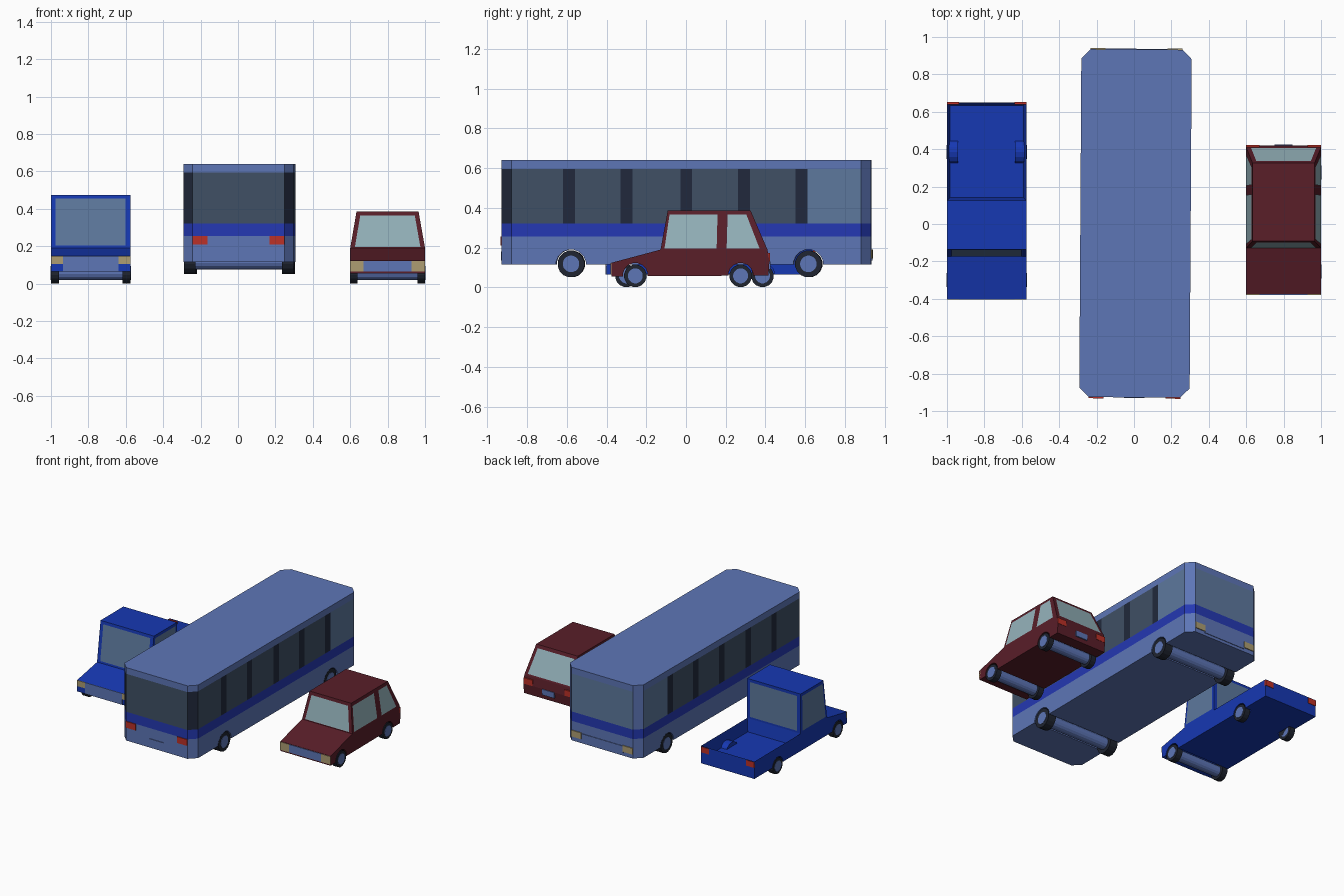
import bpy, bmesh
from math import sin, cos, pi, radians
from mathutils import Matrix, Vector

if "Cube" in bpy.data.objects:
    bpy.data.objects.remove(bpy.data.objects["Cube"])


def mat(name, r, g, b):
    m = bpy.data.materials.new(name)
    m.diffuse_color = (r, g, b, 1)
    m.use_nodes = True
    m.node_tree.nodes["Principled BSDF"].inputs["Base Color"].default_value = m.diffuse_color
    return m


BUS = mat("bus_paint", .11, .18, .47)
STRIPE = mat("stripe_blue", .018, .04, .45)
DARK = mat("pillar_dark", .015, .022, .045)
TINT = mat("tinted_glass", .05, .08, .13)
GLASS = mat("clear_glass", .11, .19, .34)
PALE = mat("pale_glass", .3, .45, .5)
BLUE = mat("truck_blue", .008, .04, .45)
RED = mat("car_red", .1, .013, .022)
TYRE = mat("tyre", .014, .018, .03)
LAMP = mat("headlamp", .42, .34, .17)
TAIL = mat("tail_lamp", .5, .03, .02)


def finish(name, bm, *mats):
    bmesh.ops.recalc_face_normals(bm, faces=bm.faces)
    me = bpy.data.meshes.new(name)
    bm.to_mesh(me)
    bm.free()
    for m in mats:
        me.materials.append(m)
    o = bpy.data.objects.new(name, me)
    bpy.context.collection.objects.link(o)
    return o


def loft(name, a, b, *mats, pick=None):
    """Closed solid between two matching loops; pick chooses a material per face."""
    bm = bmesh.new()
    va = [bm.verts.new(p) for p in a]
    vb = [bm.verts.new(p) for p in b]
    n = len(a)
    bm.faces.new(va)
    bm.faces.new(vb)
    for i in range(n):
        j = (i + 1) % n
        f = bm.faces.new((va[i], va[j], vb[j], vb[i]))
        if pick:
            f.material_index = pick(f.calc_center_median())
    return finish(name, bm, *mats)


def side_prism(name, prof, x0, x1, m):
    return loft(name, [(x0, y, z) for y, z in prof], [(x1, y, z) for y, z in prof], m)


def box(name, x0, x1, y0, y1, z0, z1, m):
    return side_prism(name, [(y0, z0), (y1, z0), (y1, z1), (y0, z1)], x0, x1, m)


def tube(name, x0, x1, y, z, r, m, n=16):
    prof = [(y + r * cos(2 * pi * (i + .5) / n), z + r * sin(2 * pi * (i + .5) / n)) for i in range(n)]
    return side_prism(name, prof, x0, x1, m)


def cut(target, cutter):
    cutter.hide_render = True
    cutter.hide_viewport = True
    cutter.display_type = 'WIRE'
    mod = target.modifiers.new("arch", 'BOOLEAN')
    mod.operation = 'DIFFERENCE'
    mod.solver = 'EXACT'
    mod.object = cutter


def wheels(name, x0, x1, y, z, r, w, hub, through=True):
    """Pair of tyres with hubs, optionally joined by a thick axle."""
    out = [tube(name + "_tyre", x0, x0 + w, y, z, r, TYRE),
           tube(name + "_tyre", x1 - w, x1, y, z, r, TYRE)]
    if through:
        out.append(tube(name + "_axle", x0 - .002, x1 + .002, y, z, hub, BUS))
    else:
        out += [tube(name + "_hub", x0 - .002, x0 + w, y, z, hub, BUS),
                tube(name + "_hub", x1 - w, x1 + .002, y, z, hub, BUS)]
    return out


def pane(name, quad, bottom, top, v0, v1, m):
    """Glass pane on a wall; quad is bottom a, b then top b, a, seen from outside."""
    a, b, c, d = map(Vector, quad)
    nrm = (b - a).cross(d - a).normalized() * .002

    def at(u, v):
        return a.lerp(b, u).lerp(d.lerp(c, u), v) + nrm
    bm = bmesh.new()
    pts = [at(bottom[0], v0), at(bottom[1], v0), at(top[1], v1), at(top[0], v1)]
    bm.faces.new([bm.verts.new(p) for p in pts])
    me = bpy.data.meshes.new(name)
    bm.to_mesh(me)
    bm.free()
    me.materials.append(m)
    bpy.context.collection.objects.link(bpy.data.objects.new(name, me))


def cabin(name, x0, x1, y0, y1, z0, X0, X1, Y0, Y1, z1, m):
    """Tapered cabin; returns its four walls for the glass."""
    b = [(x0, y0, z0), (x1, y0, z0), (x1, y1, z0), (x0, y1, z0)]
    t = [(X0, Y0, z1), (X1, Y0, z1), (X1, Y1, z1), (X0, Y1, z1)]
    loft(name, b, t, m)
    return [(b[i], b[(i + 1) % 4], t[(i + 1) % 4], t[i]) for i in range(4)]


# --- Bus (faces +y), built straight and then turned slightly ---
W, L, C = .295, .93, .05
pillars = [-.62, -.56, -.33, -.27, -.03, .03, .26, .32, .55, .61]
right = [(W, y) for y in [-L + C] + pillars + [L - C]]
half = [(W - C, -L)] + right + [(W - C, L)]
outline = half + [(-x, y) for x, y in reversed(half)]
plain = [(W - C, -L), (W, -L + C), (W, L - C), (W - C, L)]
plain += [(-x, y) for x, y in reversed(plain)]


def layer(name, pts, z0, z1, *mats, pick=None):
    return loft(name, [(x, y, z0) for x, y in pts], [(x, y, z1) for x, y in pts], *mats, pick=pick)


def band_material(c):
    if abs(c.x) > W - .005:
        if any(p < c.y < q for p, q in zip(pillars[::2], pillars[1::2])):
            return 0
        return 2 if c.y > .61 else 1
    if abs(c.y) > L - .005:
        return 2 if c.y > 0 else 1
    return 3 if c.y > 0 else 0


lower = layer("bus_lower_body", plain, .115, .255, BUS)
bus = [lower,
       layer("bus_stripe", plain, .255, .322, STRIPE),
       layer("bus_window_band", outline, .322, .595, DARK, TINT, GLASS, BUS, pick=band_material),
       layer("bus_roof", plain, .595, .64, BUS),
       box("bus_rear_plate", -.055, .055, -L - .004, -L + .01, .135, .18, BUS),
       box("bus_front_grille", -.17, .17, L - .01, L + .004, .135, .185, BUS)]
for s in (-1, 1):
    xa, xb = sorted((s * .165, s * .245))
    bus.append(box("bus_tail_lamp", xa, xb, -L - .006, -L + .01, .21, .255, TAIL))
    bus.append(box("bus_headlamp", xa, xb, L - .01, L + .006, .145, .19, LAMP))
for y in (-.58, .615):
    arch = tube("bus_arch_cutter", -.5, .5, y, .115, .076, BUS)
    cut(lower, arch)
    bus += [arch] + wheels("bus_wheel", -W + .003, W - .003, y, .118, .068, .06, .042)
turn = Matrix.Translation((.008, .003, 0)) @ Matrix.Rotation(radians(-.35), 4, 'Z')
for o in bus:
    o.matrix_world = turn

# --- Pickup truck (faces -y) ---
X0, X1 = -1.0, -.575
nose = side_prism("truck_front_body", [(-.4, .065), (-.4, .147), (-.175, .19), (.125, .19), (.125, .065)], X0, X1, BLUE)
walls = cabin("truck_cab", X0, X1, -.175, .125, .19, X0, X1, -.135, .125, .475, BLUE)
for w, n in zip(walls, ("windscreen", "right_window", "rear_window", "left_window")):
    pane("truck_" + n, w, (.06, .94), (.06, .94), .05, .93, GLASS)

# open cargo bed: box with its top inset and pushed down
bm = bmesh.new()
size = Matrix.Diagonal((X1 - X0, .525, .125, 1))
bmesh.ops.create_cube(bm, size=1, matrix=Matrix.Translation(((X0 + X1) / 2, .3875, .1275)) @ size)
top = max(bm.faces, key=lambda f: f.calc_center_median().z)
bmesh.ops.inset_region(bm, faces=[top], thickness=.022)
bmesh.ops.translate(bm, verts=top.verts, vec=(0, 0, -.09))
bed = finish("truck_bed", bm, BLUE)

arch = tube("truck_front_arch_cutter", X0 - .1, X1 + .1, -.3, .06, .063, BLUE)
cut(nose, arch)
wheels("truck_front_wheel", X0, X1, -.3, .058, .057, .042, .038)
wheels("truck_rear_wheel", X0, X1, .385, .058, .057, .042, .038, through=False)
dome = [(.385 + .07 * cos(pi * i / 8), .066 + .065 * sin(pi * i / 8)) for i in range(9)]
for xa, xb, ca, cb in ((X0 + .01, X0 + .06, X0 - .1, X0 + .05), (X1 - .06, X1 - .01, X1 - .05, X1 + .1)):
    well = side_prism("truck_wheel_well", dome, xa, xb, BLUE)
    arch = tube("truck_rear_arch_cutter", ca, cb, .385, .06, .062, BLUE)
    cut(bed, arch)
    cut(well, arch)
for xa, xb in ((X0, X0 + .064), (X1 - .064, X1)):
    box("truck_headlamp", xa, xb, -.404, -.39, .105, .147, LAMP)
    box("truck_tail_lamp", xa, xb, .64, .653, .145, .185, TAIL)
box("truck_grille", X0 + .064, X1 - .064, -.404, -.39, .066, .147, BUS)

# --- Hatchback car (faces -y) ---
X0, X1 = .6, 1.0
prof = [(-.375, .055), (-.375, .124), (-.128, .19), (.41, .19), (.42, .13), (.415, .06)]
body = side_prism("car_body", prof, X0, X1, RED)
walls = cabin("car_cabin", X0, X1, -.128, .41, .19, .634, .965, -.092, .325, .387, RED)
pane("car_windscreen", walls[0], (.06, .94), (.07, .93), .03, .89, PALE)
pane("car_rear_window", walls[2], (.06, .94), (.07, .93), .05, .89, PALE)
pane("car_right_front_window", walls[1], (.035, .526), (.03, .592), .03, .89, PALE)
pane("car_right_rear_window", walls[1], (.62, .93), (.71, .93), .03, .89, PALE)
pane("car_left_front_window", walls[3], (.474, .965), (.408, .97), .03, .89, PALE)
pane("car_left_rear_window", walls[3], (.07, .38), (.07, .29), .03, .89, PALE)
for y in (-.255, .275):
    cut(body, tube("car_arch_cutter", X0 - .1, X1 + .1, y, .06, .063, RED))
    wheels("car_wheel", X0, X1, y, .058, .057, .04, .038)
for xa, xb in ((X0, X0 + .072), (X1 - .072, X1)):
    box("car_headlamp", xa, xb, -.379, -.365, .065, .122, LAMP)
    box("car_tail_lamp", xa, xb, .405, .422, .13, .172, TAIL)
box("car_grille", X0 + .072, X1 - .072, -.379, -.365, .065, .122, BUS)
box("car_rear_plate", .752, .848, .405, .425, .09, .13, BUS)
